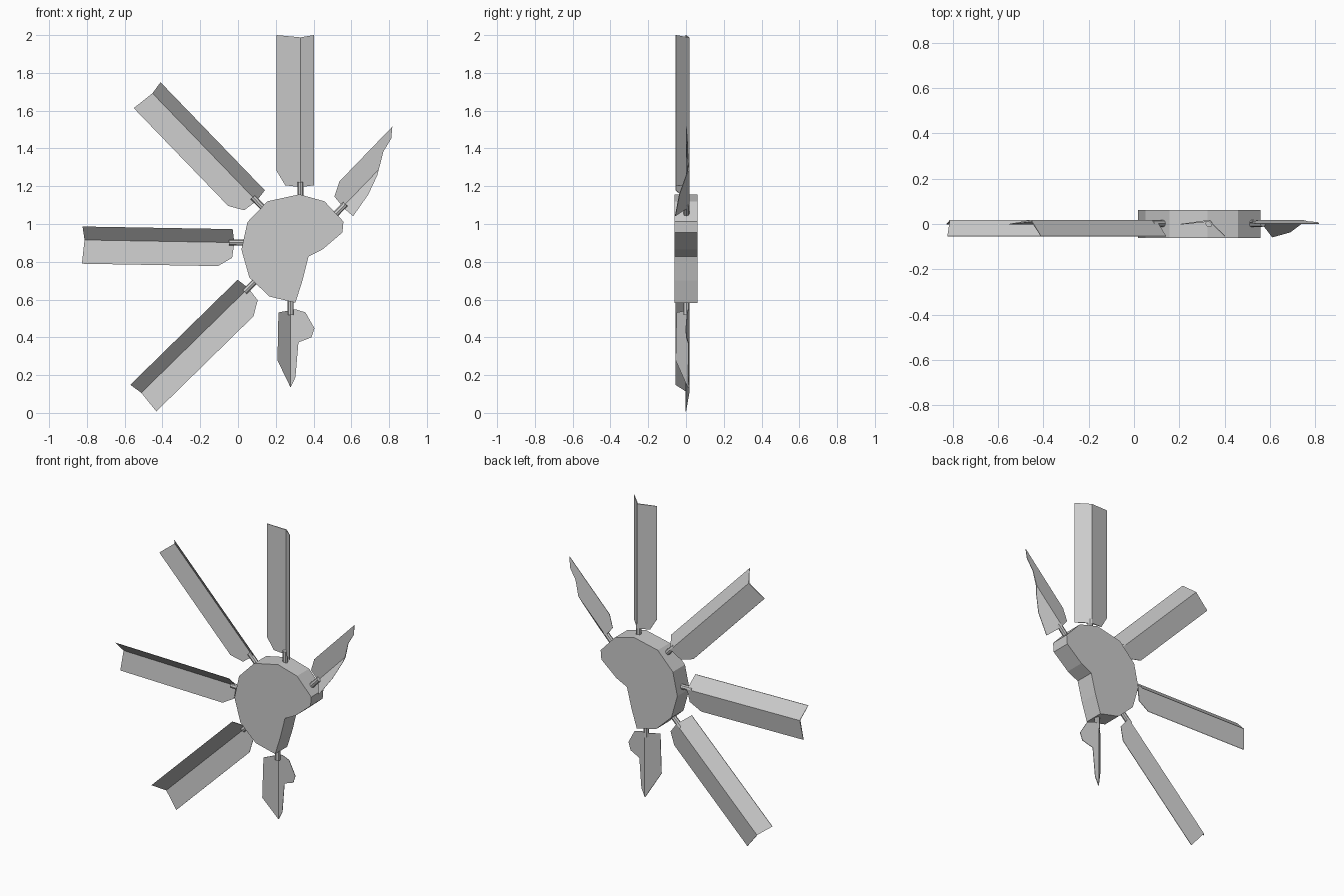
import bpy, bmesh, math
from mathutils import Vector

if "Cube" in bpy.data.objects:
    bpy.data.objects.remove(bpy.data.objects["Cube"])

CX, CZ = 0.305, 0.87      # hub centre
RIDGE = 0.026             # fold line of each blade, in local blade coordinates


def finish(bm, name):
    bmesh.ops.recalc_face_normals(bm, faces=bm.faces[:])
    me = bpy.data.meshes.new(name)
    bm.to_mesh(me)
    bm.free()
    ob = bpy.data.objects.new(name, me)
    bpy.context.collection.objects.link(ob)
    return ob


def place(ob, angle):
    # turn about the hub axis, counter-clockwise as seen from the front
    ob.location = (CX, 0, CZ)
    ob.rotation_euler = (0, -math.radians(angle), 0)


def fold(u):
    # depth of the blade sheet: shallow left wing, steep right wing
    if u < RIDGE:
        return 0.018 + (u - RIDGE) * 0.14
    return 0.018 - (u - RIDGE) * 1.0


def blade(name, outline, angle):
    bm = bmesh.new()
    bm.faces.new([bm.verts.new((u, 0, v)) for u, v in outline])
    bmesh.ops.bisect_plane(bm, geom=bm.verts[:] + bm.edges[:] + bm.faces[:],
                           dist=1e-4, plane_co=(RIDGE, 0, 0), plane_no=(1, 0, 0))
    back = bm.verts[:]
    for v in back:
        v.co.y = fold(v.co.x)
    geom = bmesh.ops.extrude_face_region(bm, geom=bm.faces[:], use_keep_orig=True)["geom"]
    for g in geom:
        if isinstance(g, bmesh.types.BMVert):
            # sheet is thickest at the fold and thins toward the edges
            g.co.y -= 0.008 if abs(g.co.x - RIDGE) < 0.002 else 0.003
    place(finish(bm, name), angle)


def pin(name, angle):
    bm = bmesh.new()
    bmesh.ops.create_cone(bm, cap_ends=True, segments=8, radius1=0.016,
                          radius2=0.016, depth=0.1)
    bmesh.ops.translate(bm, verts=bm.verts[:], vec=Vector((RIDGE, 0.002, 0.303)))
    place(finish(bm, name), angle)


# broken hub disc
hub_outline = [(.325, 1.157), (.458, 1.12), (.558, 1.013), (.553, .955), (.447, .865),
               (.373, .828), (.341, .70), (.304, .583), (.167, .616), (.06, .717),
               (.018, .865), (.05, 1.01), (.156, 1.12)]
bm = bmesh.new()
face = bm.faces.new([bm.verts.new((x, -0.061, z)) for x, z in hub_outline])
geom = bmesh.ops.extrude_face_region(bm, geom=[face], use_keep_orig=True)["geom"]
bmesh.ops.translate(bm, vec=(0, 0.122, 0),
                    verts=[g for g in geom if isinstance(g, bmesh.types.BMVert)])
finish(bm, "hub")

# whole blades
whole = [(-.1, 1.13), (-.1, .41), (-.055, .335), (RIDGE, .325), (.097, .335),
         (.097, 1.13), (RIDGE, 1.118)]
for i, a in enumerate((0, 44, 89, 134.4)):
    blade(f"whole_blade_{i + 1}", whole, a)
    pin(f"blade_pin_{i + 1}", a)

# snapped lower blade
blade("snapped_lower_blade",
      [(.091, .338), (.096, .592), (.027, .735), (.001, .682), (-.015, .497),
       (-.084, .47), (-.1, .423), (-.052, .338), (0, .322)], 180)
pin("lower_pin", 180)

# snapped upper blade
blade("snapped_upper_blade",
      [(-.044, .341), (-.08, .416), (-.08, .82), (-.04, .77), (-.023, .693),
       (.042, .579), (.078, .473), (.1, .335), (.038, .331)], -44)
pin("upper_pin", -44)
